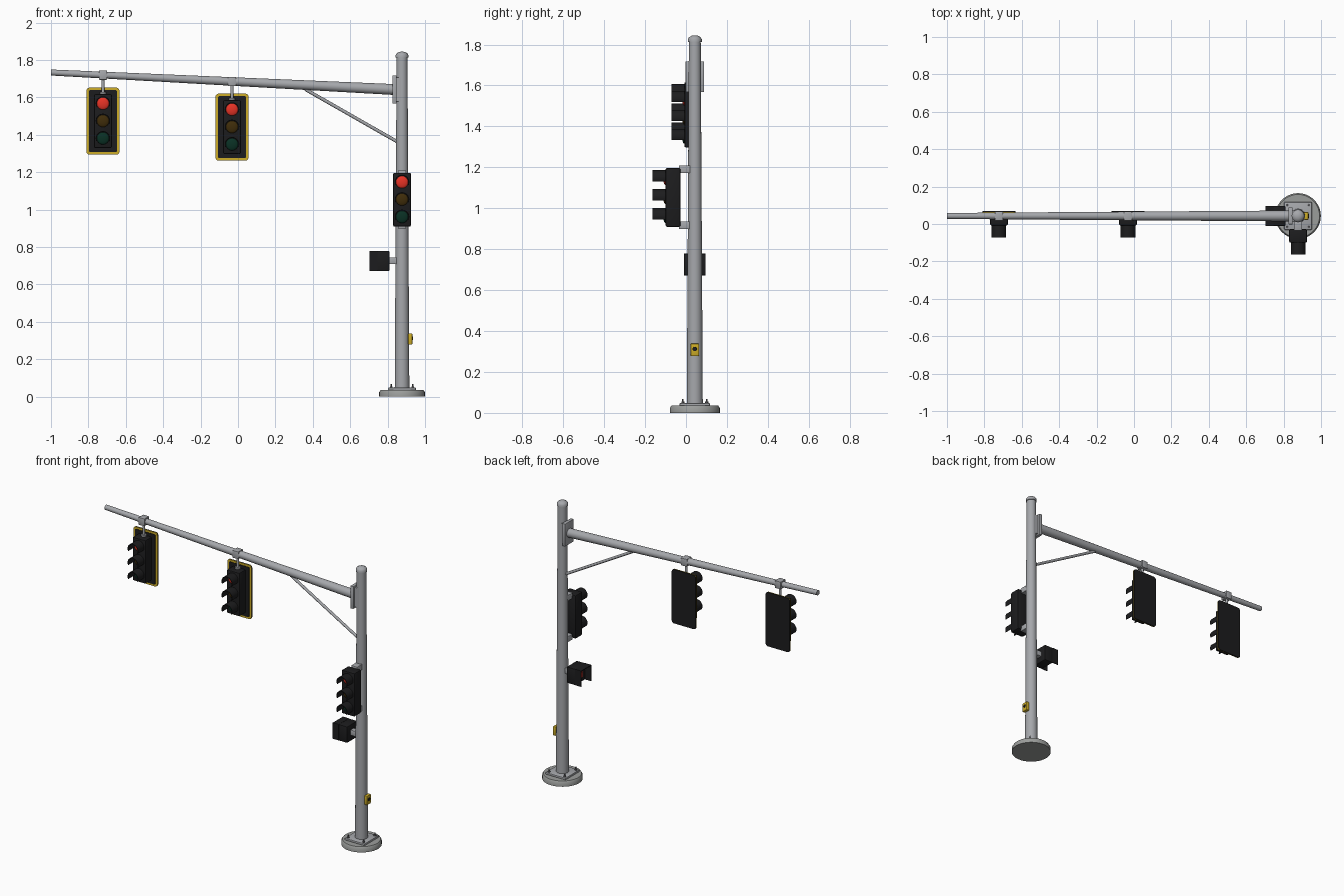
import bpy, bmesh, math
from mathutils import Vector, Matrix

cube = bpy.data.objects.get("Cube")
if cube:
    bpy.data.objects.remove(cube, do_unlink=True)


def material(name, r, g, b):
    m = bpy.data.materials.new(name)
    m.use_nodes = True
    m.diffuse_color = (r, g, b, 1)
    bsdf = m.node_tree.nodes["Principled BSDF"]
    bsdf.inputs["Base Color"].default_value = (r, g, b, 1)
    bsdf.inputs["Roughness"].default_value = 0.6
    return m


STEEL = material("galvanised steel", 0.38, 0.39, 0.41)
CONCRETE = material("concrete", 0.33, 0.34, 0.33)
BOLT = material("bolt steel", 0.15, 0.15, 0.16)
BLACK = material("black housing", 0.012, 0.012, 0.013)
YELLOW = material("safety yellow", 0.62, 0.42, 0.02)
RED = material("lit red", 0.85, 0.035, 0.02)
AMBER = material("unlit amber", 0.05, 0.026, 0.003)
GREEN = material("unlit green", 0.003, 0.03, 0.018)

parts = []
PX, PY = 0.877, 0.043      # pole axis


def finish(name, bm, mat):
    bmesh.ops.recalc_face_normals(bm, faces=bm.faces)
    me = bpy.data.meshes.new(name)
    bm.to_mesh(me)
    bm.free()
    me.materials.append(mat)
    ob = bpy.data.objects.new(name, me)
    bpy.context.collection.objects.link(ob)
    parts.append(ob)
    return ob


def box(name, centre, size, mat, bevel=0.0, along=None, segments=2):
    """Box; bevels every edge, or only those running along one axis."""
    bm = bmesh.new()
    bmesh.ops.create_cube(bm, size=1, matrix=Matrix.Translation(centre) @ Matrix.Diagonal((*size, 1)))
    if bevel:
        edges = [e for e in bm.edges if along is None
                 or abs((e.verts[0].co - e.verts[1].co).normalized()[along]) > 0.9]
        bmesh.ops.bevel(bm, geom=edges, offset=bevel, segments=segments, profile=0.5, affect='EDGES')
    return finish(name, bm, mat)


def rod(name, start, end, r1, r2, mat, sides=24):
    """Tapered round bar between two points."""
    a, b = Vector(start), Vector(end)
    turn = (b - a).to_track_quat('Z', 'Y').to_matrix().to_4x4()
    bm = bmesh.new()
    bmesh.ops.create_cone(bm, cap_ends=True, segments=sides, radius1=r1, radius2=r2,
                          depth=(b - a).length, matrix=Matrix.Translation((a + b) / 2) @ turn)
    return finish(name, bm, mat)


def lathe(name, profile, mat, sides=32):
    """Spin (radius, z) points round the pole axis."""
    bm = bmesh.new()
    verts = [bm.verts.new((PX + r, PY, z)) for r, z in profile]
    edges = [bm.edges.new(pair) for pair in zip(verts, verts[1:])]
    bmesh.ops.spin(bm, geom=verts + edges, cent=(PX, PY, 0), axis=(0, 0, 1),
                   angle=math.tau, steps=sides)
    bmesh.ops.remove_doubles(bm, verts=bm.verts, dist=0.0001)
    return finish(name, bm, mat)


def lens(name, centre, radius, mat):
    """Shallow dome facing the front."""
    bm = bmesh.new()
    bmesh.ops.create_uvsphere(bm, u_segments=24, v_segments=12, radius=radius,
                              matrix=Matrix.Translation(centre) @ Matrix.Diagonal((1, 0.35, 1, 1)))
    return finish(name, bm, mat)


def visor(name, centre, radius, length, steps=16):
    """Tunnel visor, open along the bottom."""
    bm = bmesh.new()
    rings = []
    for i in range(steps + 1):
        a = math.radians(-25 + 230 * i / steps)
        rings.append([bm.verts.new((centre[0] + r * math.cos(a), centre[1] - d, centre[2] + r * math.sin(a)))
                      for r, d in ((radius, 0), (radius, length), (radius - 0.004, length), (radius - 0.004, 0))])
    for p, q in zip(rings, rings[1:]):
        for k in range(4):
            n = (k + 1) % 4
            bm.faces.new((p[k], p[n], q[n], q[k]))
    bm.faces.new(rings[0])
    bm.faces.new(rings[-1])
    return finish(name, bm, BLACK)


def signal_head(name, x, front, z):
    """Three-lamp housing; front is the y of the housing face."""
    depth = 0.073
    box(name + "_housing", (x, front + depth / 2, z), (0.096, depth, 0.288), BLACK, 0.008)
    for lamp, mat, dz in (("red", RED, 0.094), ("amber", AMBER, 0.001), ("green", GREEN, -0.092)):
        lens(f"{name}_{lamp}_lens", (x, front, z + dz), 0.033, mat)
        visor(f"{name}_{lamp}_visor", (x, front + 0.002, z + dz), 0.039, 0.066)


# Footing, base plate and anchor bolts
lathe("footing", [(0, 0), (0.122, 0), (0.122, 0.024), (0.115, 0.035), (0, 0.035)], CONCRETE, 40)
box("base_plate", (PX, PY, 0.041), (0.148, 0.148, 0.014), STEEL, 0.004)
for sx in (-1, 1):
    for sy in (-1, 1):
        bx, by = PX + sx * 0.058, PY + sy * 0.058
        rod("anchor_bolt", (bx, by, 0.04), (bx, by, 0.068), 0.004, 0.004, BOLT, 8)
        rod("anchor_nut", (bx, by, 0.047), (bx, by, 0.055), 0.008, 0.008, BOLT, 6)

# Pole and cap
rod("pole", (PX, PY, 0.04), (PX, PY, 1.82), 0.039, 0.029, STEEL, 32)
lathe("pole_cap", [(0, 1.812), (0.034, 1.812), (0.034, 1.826), (0.028, 1.836), (0.015, 1.843), (0, 1.845)], STEEL)

# Mast arm, its flange and brace
ARM_A, ARM_B = Vector((-1, PY, 1.733)), Vector((0.835, PY, 1.642))
rod("mast_arm", ARM_A, ARM_B, 0.016, 0.029, STEEL)
box("arm_flange", (0.837, PY, 1.642), (0.022, 0.09, 0.15), STEEL, 0.003)
box("arm_saddle", (0.857, PY, 1.642), (0.03, 0.06, 0.13), STEEL)
rod("arm_brace", (0.36, PY, 1.643), (0.86, PY, 1.358), 0.009, 0.009, STEEL, 12)

# Hanging signals with bordered backplates
for name, x, z in (("outer_signal", -0.722, 1.473), ("inner_signal", -0.032, 1.441)):
    arm_z = ARM_A.lerp(ARM_B, (x - ARM_A.x) / (ARM_B.x - ARM_A.x)).z
    box(name + "_clamp", (x, PY, arm_z), (0.043, 0.05, 0.05), STEEL, 0.003)
    rod(name + "_hanger", (x, PY, arm_z), (x, PY, z + 0.14), 0.008, 0.008, STEEL, 12)
    rod(name + "_hanger_collar", (x, PY, z + 0.14), (x, PY, z + 0.155), 0.016, 0.016, STEEL, 16)
    box(name + "_backplate", (x, 0.067, z), (0.176, 0.006, 0.358), BLACK, 0.016, 1, 4)
    box(name + "_border", (x, 0.0615, z), (0.176, 0.005, 0.358), YELLOW, 0.016, 1, 4)
    box(name + "_panel", (x, 0.058, z), (0.150, 0.004, 0.332), BLACK, 0.008, 1, 3)
    signal_head(name, x, -0.008, z)

# Signal on the pole
signal_head("pole_signal", PX, -0.1, 1.053)
for z in (1.19, 0.917):
    box("pole_signal_bracket", (PX, -0.007, z), (0.045, 0.055, 0.038), STEEL, 0.003)

# Pedestrian signal facing along the arm
box("crossing_bracket", (0.825, PY, 0.727), (0.05, 0.036, 0.036), STEEL, 0.003)
box("crossing_housing", (0.777, PY, 0.725), (0.064, 0.107, 0.107), BLACK, 0.004)
box("crossing_hood_top", (0.725, PY, 0.776), (0.044, 0.107, 0.005), BLACK)
for s in (-1, 1):
    box("crossing_hood_side", (0.725, PY + s * 0.051, 0.725), (0.044, 0.005, 0.105), BLACK)
box("crossing_palm", (0.744, PY, 0.717), (0.004, 0.034, 0.032), RED, 0.006, 0)
for i in range(4):
    box("crossing_finger", (0.744, PY - 0.0135 + i * 0.009, 0.741), (0.004, 0.006, 0.026), RED)

# Push button on the pole
box("button_box", (0.921, PY, 0.308), (0.022, 0.041, 0.06), YELLOW, 0.003)
rod("push_button", (0.93, PY, 0.312), (0.935, PY, 0.312), 0.011, 0.010, BLACK, 16)

# Smooth the round parts, keeping sharp edges
bpy.ops.object.select_all(action='DESELECT')
for ob in parts:
    ob.select_set(True)
bpy.context.view_layer.objects.active = parts[0]
bpy.ops.object.shade_smooth_by_angle(angle=math.radians(35))
